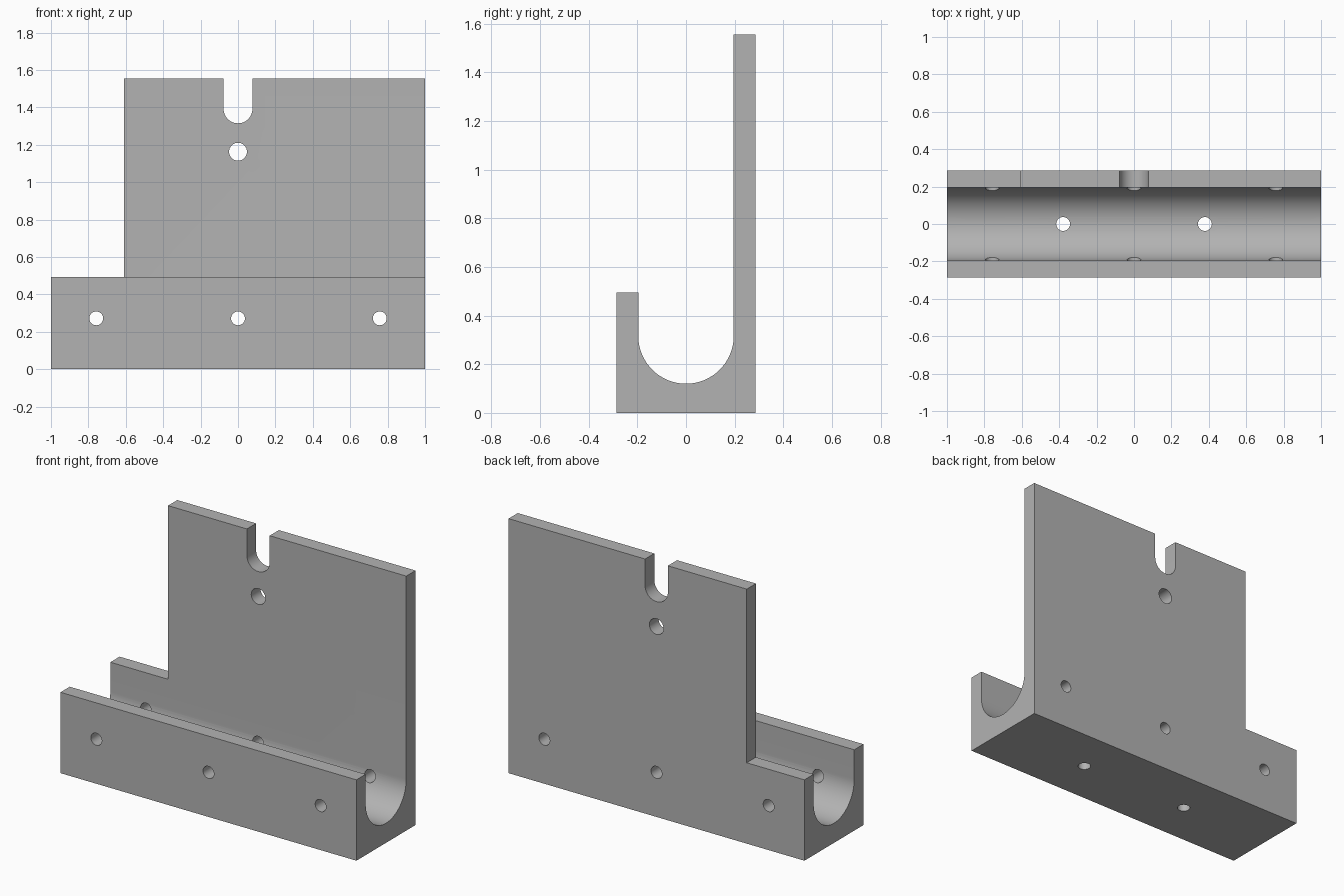
import bpy
import bmesh
from math import cos, sin, pi
from mathutils import Matrix, Vector

cube = bpy.data.objects.get("Cube")
if cube:
    bpy.data.objects.remove(cube, do_unlink=True)

HALF_LEN, HALF_DEPTH = 1.0, 0.285
TROUGH_R, TROUGH_Z = 0.196, 0.316
LIP_Z, TOP_Z = 0.494, 1.555
PLATE_LEFT = -0.61
SLOT_R, SLOT_Z = 0.077, 1.392
HOLE_R, HOLE_Z = 0.037, 0.272

grey = bpy.data.materials.new("plain grey")
grey.use_nodes = True
colour = (0.45, 0.45, 0.45, 1)
grey.diffuse_color = colour
grey.node_tree.nodes["Principled BSDF"].inputs["Base Color"].default_value = colour


def add_object(name, bm):
    bmesh.ops.recalc_face_normals(bm, faces=bm.faces)
    mesh = bpy.data.meshes.new(name)
    bm.to_mesh(mesh)
    bm.free()
    mesh.materials.append(grey)
    obj = bpy.data.objects.new(name, mesh)
    bpy.context.collection.objects.link(obj)
    return obj


def extrude(name, points, direction):
    bm = bmesh.new()
    face = bm.faces.new([bm.verts.new(p) for p in points])
    moved = bmesh.ops.extrude_face_region(bm, geom=[face])["geom"]
    verts = [v for v in moved if isinstance(v, bmesh.types.BMVert)]
    bmesh.ops.translate(bm, verts=verts, vec=Vector(direction))
    return add_object(name, bm)


def lower_arc(radius, height, steps):
    return [(-radius * cos(pi * i / steps), height - radius * sin(pi * i / steps))
            for i in range(steps + 1)]


def cylinder(name, radius, depth, location, axis):
    bm = bmesh.new()
    turn = Matrix.Rotation(pi / 2, 4, "X") if axis == "Y" else Matrix()
    bmesh.ops.create_cone(bm, cap_ends=True, segments=32, radius1=radius,
                          radius2=radius, depth=depth,
                          matrix=Matrix.Translation(location) @ turn)
    return add_object(name, bm)


# Trough with a low front lip and a tall back plate
profile = [(HALF_DEPTH, 0), (HALF_DEPTH, TOP_Z), (TROUGH_R, TOP_Z)]
profile += lower_arc(TROUGH_R, TROUGH_Z, 48)[::-1]
profile += [(-TROUGH_R, LIP_Z), (-HALF_DEPTH, LIP_Z), (-HALF_DEPTH, 0)]
bracket = extrude("trough_bracket", [(-HALF_LEN, y, z) for y, z in profile],
                  (2 * HALF_LEN, 0, 0))

# Corner step and round-bottomed slot in the back plate
step = [(-1.1, LIP_Z), (PLATE_LEFT, LIP_Z), (PLATE_LEFT, 1.7), (-1.1, 1.7)]
slot = [(-SLOT_R, 1.7)] + lower_arc(SLOT_R, SLOT_Z, 24) + [(SLOT_R, 1.7)]
cutters = [extrude(name, [(x, 0.1, z) for x, z in outline], (0, 0.3, 0))
           for name, outline in (("step_cutter", step), ("slot_cutter", slot))]

# Bolt holes through the plate, both walls and the floor
cutters.append(cylinder("plate_hole_cutter", 0.048, 0.3, (0, 0.24, 1.163), "Y"))
for x in (-0.758, 0, 0.758):
    cutters.append(cylinder("wall_hole_cutter", HOLE_R, 1, (x, 0, HOLE_Z), "Y"))
for x in (-0.379, 0.379):
    cutters.append(cylinder("floor_hole_cutter", HOLE_R, 0.4, (x, 0, 0.1), "Z"))

bpy.ops.object.select_all(action="DESELECT")
bpy.context.view_layer.objects.active = bracket
bracket.select_set(True)
for cutter in cutters:
    cutter.hide_render = True
    cut = bracket.modifiers.new(cutter.name, "BOOLEAN")
    cut.operation = "DIFFERENCE"
    cut.solver = "EXACT"
    cut.object = cutter
    bpy.ops.object.modifier_apply(modifier=cut.name)
    bpy.data.objects.remove(cutter, do_unlink=True)

bpy.ops.object.shade_smooth_by_angle(angle=pi / 6)
